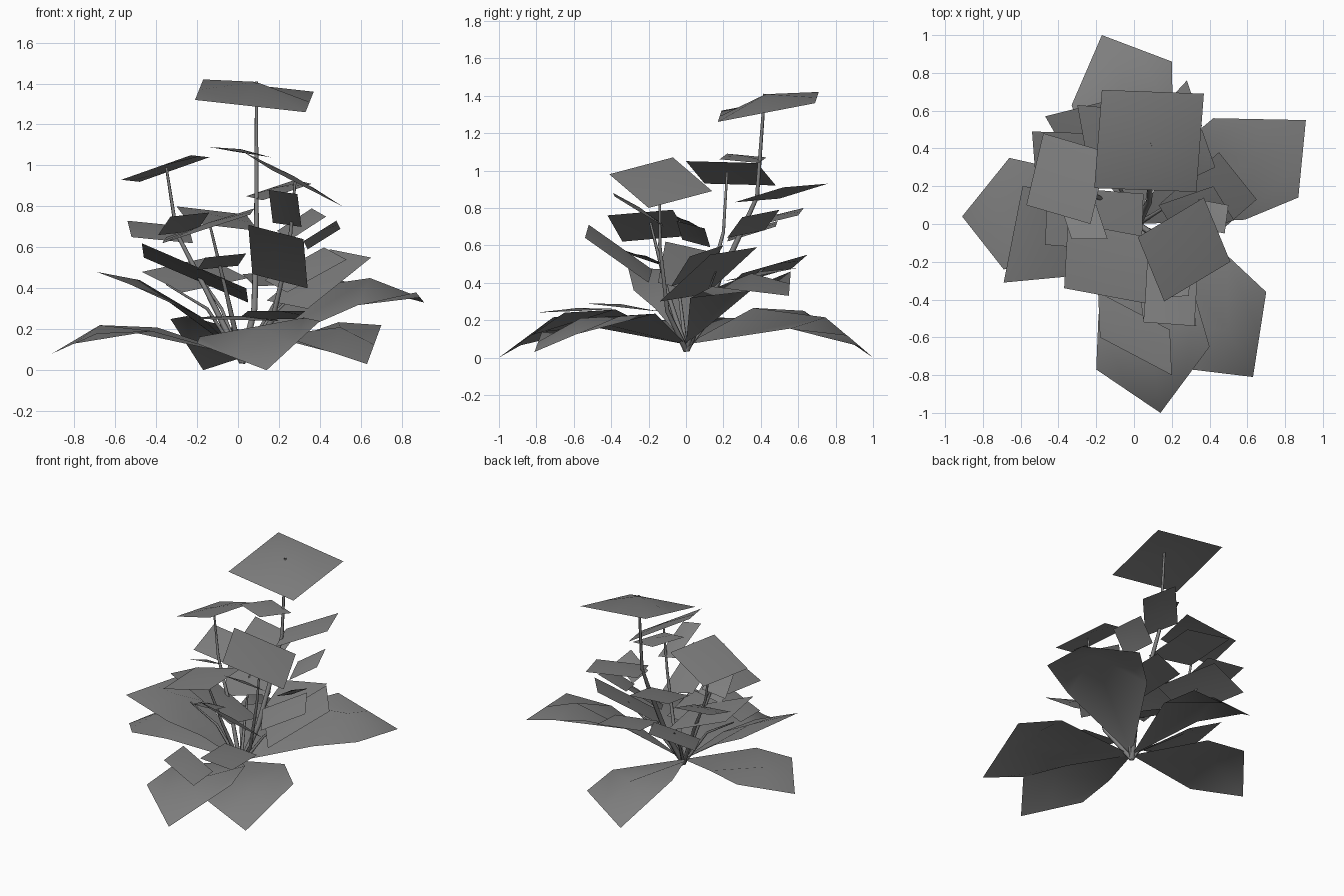
import bpy
import bmesh
from mathutils import Vector

cube = bpy.data.objects.get("Cube")
if cube:
    bpy.data.objects.remove(cube, do_unlink=True)

grey = bpy.data.materials.new("foliage_grey")
grey.use_nodes = True
colour = (0.21, 0.21, 0.21, 1)
grey.diffuse_color = colour
grey.node_tree.nodes["Principled BSDF"].inputs["Base Color"].default_value = colour

ROOT = Vector((0.02, 0, 0.07))


def finish(obj):
    """Give a part its colour and soft shading."""
    obj.data.materials.append(grey)
    for poly in obj.data.polygons:
        poly.use_smooth = True
    return obj


def sheet(name, rows):
    """Make a leaf surface from a three by three grid of points, facing up."""
    bm = bmesh.new()
    grid = [[bm.verts.new(point) for point in row] for row in rows]
    for i in range(2):
        for j in range(2):
            bm.faces.new((grid[i][j], grid[i][j + 1], grid[i + 1][j + 1], grid[i + 1][j]))
    bm.normal_update()
    if sum(face.normal.z for face in bm.faces) < 0:
        bmesh.ops.reverse_faces(bm, faces=bm.faces[:])
    mesh = bpy.data.meshes.new(name)
    bm.to_mesh(mesh)
    bm.free()
    obj = bpy.data.objects.new(name, mesh)
    bpy.context.collection.objects.link(obj)
    return finish(obj)


def card(name, a, b, c, arch=0.015):
    """Four-sided leaf from three corners in order, with a raised middle."""
    a, b, c = Vector(a), Vector(b), Vector(c)
    d = a + c - b
    middle = (a + c) / 2
    normal = (b - a).cross(c - b).normalized()
    if normal.z < 0:
        normal.negate()
    sheet(name, [
        (a, (a + b) / 2, b),
        ((a + d) / 2, middle + normal * arch, (b + c) / 2),
        (d, (d + c) / 2, c),
    ])


def broad_leaf(name, left, tip, right, bulge=0.35):
    """Wide leaf growing from the root, bulging at its sides and arching over."""
    left, tip, right = Vector(left), Vector(tip), Vector(right)
    spine = (ROOT + tip) / 2
    lift = Vector((0, 0, 0.03))

    def shoulder(corner):
        return (ROOT + corner) / 2 + (corner - spine) * bulge + lift

    middle = (left + right) / 2 + lift
    sheet(name, [
        (ROOT, shoulder(left), left),
        (shoulder(right), middle, (left + tip) / 2),
        (right, (right + tip) / 2, tip),
    ])


def stem(name, points, thick=0.016):
    """Slender tapering tube through the given points."""
    curve = bpy.data.curves.new(name, "CURVE")
    curve.dimensions = "3D"
    curve.bevel_depth = thick
    curve.bevel_resolution = 1
    spline = curve.splines.new("POLY")
    spline.points.add(len(points) - 1)
    for i, (target, point) in enumerate(zip(spline.points, points)):
        target.co = (*point, 1)
        target.radius = 1 - 0.6 * i / (len(points) - 1)
    path = bpy.data.objects.new(name + "_path", curve)
    bpy.context.collection.objects.link(path)
    mesh = bpy.data.meshes.new_from_object(path.evaluated_get(bpy.context.evaluated_depsgraph_get()))
    bpy.data.objects.remove(path, do_unlink=True)
    obj = bpy.data.objects.new(name, mesh)
    bpy.context.collection.objects.link(obj)
    finish(obj)


# Stems rising from the root
low = (0.02, 0, 0.04)
stem("main_stem", [low, (.08, .12, .3), (.09, .29, .66), (.09, .38, .86), (.09, .42, 1.41)], 0.02)
stem("left_stem", [low, (-.15, .12, .38), (-.3, .2, .67), (-.35, .22, .99)])
stem("right_stem", [low, (.17, -.1, .25), (.25, -.14, .6), (.28, -.14, .93)])
stem("front_stem", [low, (-.05, -.1, .35), (-.14, -.19, .72)])
stem("short_left_stem", [low, (-.15, -.03, .3), (-.35, -.05, .42)], 0.012)
stem("short_right_stem", [low, (.15, .08, .25), (.36, .16, .46)], 0.012)
stem("short_back_stem", [low, (-.08, .2, .3), (-.2, .42, .48)], 0.012)

# Broad leaves spreading around the root
broad_leaf("front_broad_leaf", (-.2, -.77, .13), (.14, -1, 0), (.4, -.65, .24))
broad_leaf("front_left_broad_leaf", (.7, -.36, .22), (.63, -.81, .03), (.3, -.77, .14))
broad_leaf("back_broad_leaf", (-.33, .63, .25), (-.17, 1, 0), (.2, .86, .12))
broad_leaf("right_broad_leaf", (-.66, .35, .2), (-.91, .04, .08), (-.69, -.24, .18))
broad_leaf("left_broad_leaf", (.87, .14, .38), (.91, .55, .33), (.42, .56, .46))
broad_leaf("right_upper_broad_leaf", (-.59, .2, .46), (-.69, -.31, .48), (-.37, -.28, .36), 0.2)

# Leaves crowning each stem
card("crown_leaf", (-.17, .71, 1.42), (.37, .69, 1.36), (.33, .17, 1.26), 0.07)
card("right_crown_leaf", (-.57, .1, .93), (-.23, 0, 1.05), (-.14, .38, 1.04))
card("left_crown_leaf", (.02, -.07, 1.07), (.37, .14, .89), (.51, -.2, .8))
card("front_crown_leaf", (-.37, -.34, .62), (.06, -.42, .76), (.08, -.07, .79))

# Leaves branching off along the stems
card("main_upper_leaf", (-.14, .22, 1.09), (.05, .18, 1.06), (.16, .39, 1.04))
card("main_back_leaf", (.04, .5, .85), (.28, .76, .93), (.36, .52, .91))
card("main_lower_leaf", (-.3, .63, .8), (.04, .6, .76), (.1, .27, .68))
card("main_side_leaf", (.36, .5, .79), (.43, .3, .75), (.26, .22, .64))
card("right_back_leaf", (-.54, .49, .73), (-.24, .48, .7), (-.22, .22, .62))
card("right_small_leaf", (-.33, -.08, .75), (-.14, -.08, .77), (-.2, .1, .68))
card("left_upper_leaf", (.15, -.39, .88), (.29, -.38, .86), (.31, -.12, .7))
card("left_front_leaf", (.05, -.52, .71), (.32, -.54, .64), (.34, -.2, .4))
card("left_side_leaf", (.32, -.02, .63), (.48, -.05, .73), (.5, .1, .69))
card("front_small_leaf", (-.16, -.3, .55), (.04, -.32, .57), (0, -.14, .51))

# Middle layer above the broad leaves
card("left_middle_leaf", (.45, .38, .59), (.65, .13, .55), (.34, -.14, .3))
card("left_inner_leaf", (.42, .2, .6), (.53, .02, .54), (.24, -.08, .38))
card("back_middle_leaf", (-.47, .57, .48), (-.15, .65, .55), (.05, .3, .45))
card("back_inner_leaf", (.02, .5, .47), (.3, .6, .48), (.36, .3, .42))
card("right_middle_leaf", (-.47, -.11, .62), (-.46, .2, .55), (.05, .16, .33))
card("front_middle_leaf", (-.19, -.36, .26), (-.18, -.6, .25), (.2, -.8, .24))
card("front_inner_leaf", (.05, -.51, .29), (.33, -.54, .29), (.28, -.18, .25))
